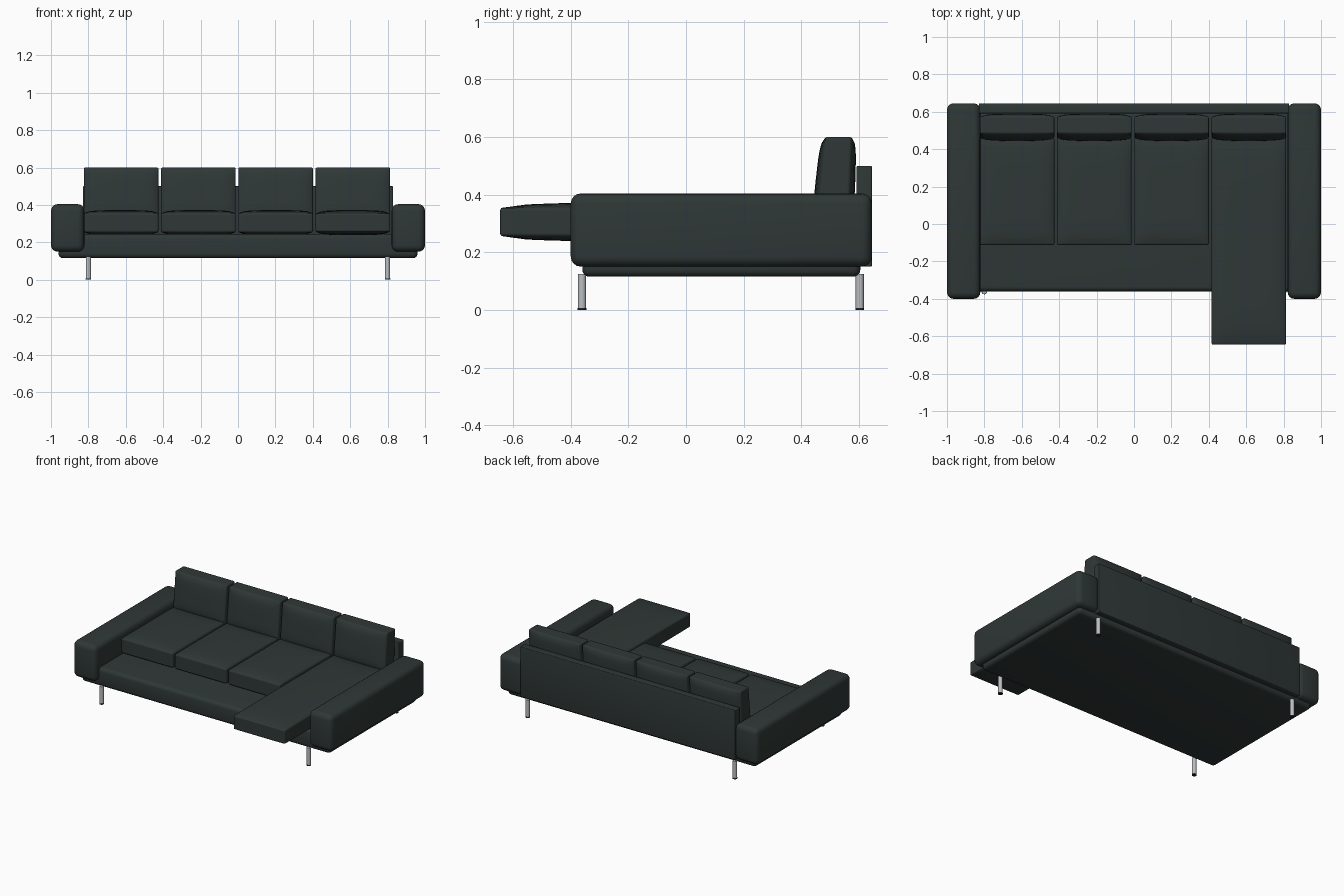
import bpy, bmesh, math
from mathutils import Vector

cube = bpy.data.objects.get("Cube")
if cube:
    bpy.data.objects.remove(cube, do_unlink=True)


def material(name, rgb, metallic=0.0, rough=0.6):
    m = bpy.data.materials.new(name)
    m.use_nodes = True
    m.diffuse_color = (*rgb, 1)
    node = m.node_tree.nodes["Principled BSDF"]
    node.inputs["Base Color"].default_value = (*rgb, 1)
    node.inputs["Metallic"].default_value = metallic
    node.inputs["Roughness"].default_value = rough
    return m


LEATHER = material("dark green leather", (0.028, 0.039, 0.037))
STEEL = material("brushed steel", (0.5, 0.52, 0.54))
RUBBER = material("black rubber", (0.02, 0.02, 0.02))


def finish(bm, name, mat, bevel=0.0, segments=4):
    """Turn a bmesh into a smooth-shaded object with rounded edges."""
    mesh = bpy.data.meshes.new(name)
    bm.to_mesh(mesh)
    bm.free()
    mesh.materials.append(mat)
    obj = bpy.data.objects.new(name, mesh)
    bpy.context.collection.objects.link(obj)
    bpy.ops.object.select_all(action="DESELECT")
    obj.select_set(True)
    bpy.context.view_layer.objects.active = obj
    if bevel:
        mod = obj.modifiers.new("Rounded edges", "BEVEL")
        mod.width = bevel
        mod.segments = segments
        mod.limit_method = "ANGLE"
        mod.angle_limit = math.radians(40)
        bpy.ops.object.modifier_apply(modifier=mod.name)
    bpy.ops.object.shade_smooth_by_angle(angle=math.radians(40))
    return obj


def unit_box():
    bm = bmesh.new()
    bmesh.ops.create_cube(bm, size=2)
    return bm


def place(bm, low, high):
    """Fit a box spanning -1..1 between two corners."""
    low, high = Vector(low), Vector(high)
    for v in bm.verts:
        v.co = (low + high) / 2 + v.co * (high - low) / 2


def box(name, low, high, bevel):
    bm = unit_box()
    place(bm, low, high)
    return finish(bm, name, LEATHER, bevel)


def cushion(name, low, high, axis, rim, bevel, lean=0.0, taper=0.0):
    """Pillow that is thickest in the middle; rim is the edge thickness ratio."""
    bm = unit_box()
    bmesh.ops.subdivide_edges(bm, edges=bm.edges[:], cuts=11, use_grid_fill=True)
    for v in bm.verts:
        swell = 1.0
        for i in range(3):
            if i != axis:
                swell *= 1 - abs(v.co[i]) ** 4
        v.co[axis] *= rim + (1 - rim) * swell ** 0.6
        if axis == 1:
            v.co.y = v.co.y * (1 - taper * v.co.z) + lean * v.co.z
    place(bm, low, high)
    return finish(bm, name, LEATHER, bevel, 3)


def cylinder(name, x, y, z0, z1, radius, mat):
    bm = bmesh.new()
    bmesh.ops.create_cone(bm, cap_ends=True, segments=24, radius1=radius,
                          radius2=radius, depth=z1 - z0)
    bmesh.ops.translate(bm, verts=bm.verts[:], vec=(x, y, (z0 + z1) / 2))
    return finish(bm, name, mat)


# Frame: low platform and back panel
box("base", (-0.96, -0.36, 0.115), (0.96, 0.605, 0.245), 0.025)
box("back_panel", (-0.83, 0.592, 0.15), (0.83, 0.645, 0.5), 0.005)

# Arms and legs on both sides
for side, s in (("left", 1), ("right", -1)):
    xs = sorted((s * 0.822, s * 1.0))
    box(side + "_arm", (xs[0], -0.4, 0.15), (xs[1], 0.645, 0.404), 0.035)
    for end, y in (("front", -0.361), ("back", 0.603)):
        leg = f"{end}_{side}_leg"
        cylinder(leg, s * 0.8, y, 0.006, 0.125, 0.014, STEEL)
        cylinder(leg + "_foot", s * 0.8, y, 0, 0.007, 0.015, RUBBER)

# Four seats; the one on the left is a long chaise
for i in range(4):
    x0 = -0.824 + i * 0.413
    x1 = x0 + 0.398
    if i < 3:
        cushion(f"seat_cushion_{i + 1}", (x0, -0.112, 0.238), (x1, 0.462, 0.372),
                2, 0.76, 0.025)
    else:
        cushion("chaise_cushion", (x0, -0.645, 0.238), (x1, 0.462, 0.372),
                2, 0.72, 0.02)
    cushion(f"back_cushion_{i + 1}", (x0, 0.452, 0.335), (x1, 0.588, 0.6),
            1, 0.72, 0.032, lean=0.14, taper=0.08)
